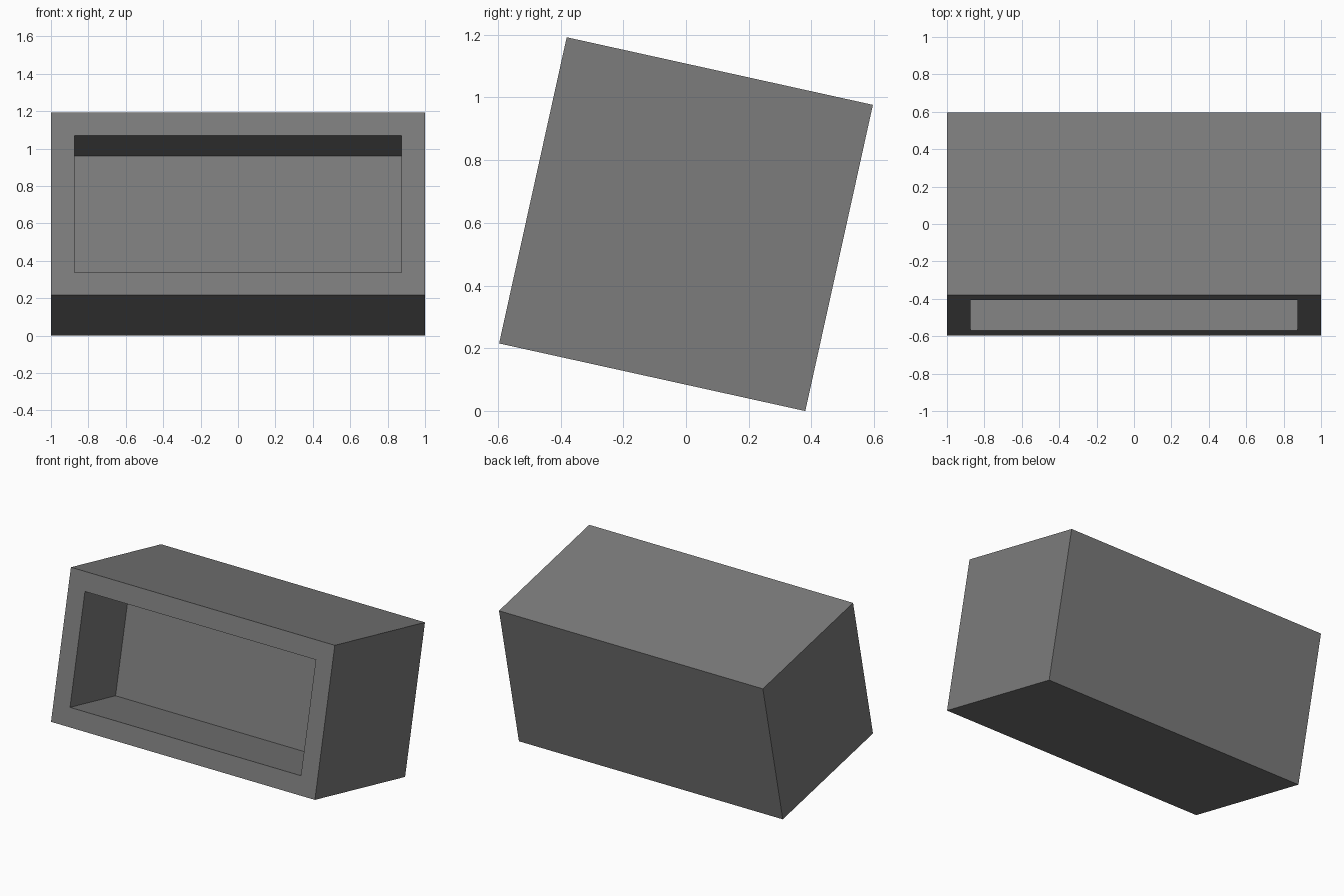
import bpy, bmesh, math
from mathutils import Matrix, Vector

if "Cube" in bpy.data.objects:
    bpy.data.objects.remove(bpy.data.objects["Cube"])

TILT = math.radians(-12.45)
BORDER, DEPTH = 0.125, 0.505

grey = bpy.data.materials.new("mid grey")
grey.diffuse_color = (0.2, 0.2, 0.2, 1)
grey.use_nodes = True
grey.node_tree.nodes["Principled BSDF"].inputs["Base Color"].default_value = grey.diffuse_color

# Block, 2 x 1 x 1
bm = bmesh.new()
bmesh.ops.create_cube(bm, size=1, matrix=Matrix.Diagonal((2, 1, 1, 1)))

# Rectangular recess: inset the front face, then extrude it inwards
bm.normal_update()
front = min(bm.faces, key=lambda f: f.normal.y)
bmesh.ops.inset_region(bm, faces=[front], thickness=BORDER, use_even_offset=True)
back = bmesh.ops.extrude_discrete_faces(bm, faces=[front])["faces"][0]
bmesh.ops.translate(bm, verts=back.verts, vec=(0, DEPTH, 0))
bmesh.ops.recalc_face_normals(bm, faces=bm.faces)

# Lean the front upwards and rest the lower back edge on the ground
bm.transform(Matrix.Rotation(TILT, 4, 'X'))
lowest = min(v.co.z for v in bm.verts)
bmesh.ops.translate(bm, verts=bm.verts, vec=Vector((0, 0, -lowest)))

mesh = bpy.data.meshes.new("tilted_open_box")
bm.to_mesh(mesh)
bm.free()
mesh.materials.append(grey)
box = bpy.data.objects.new("tilted_open_box", mesh)
bpy.context.collection.objects.link(box)
